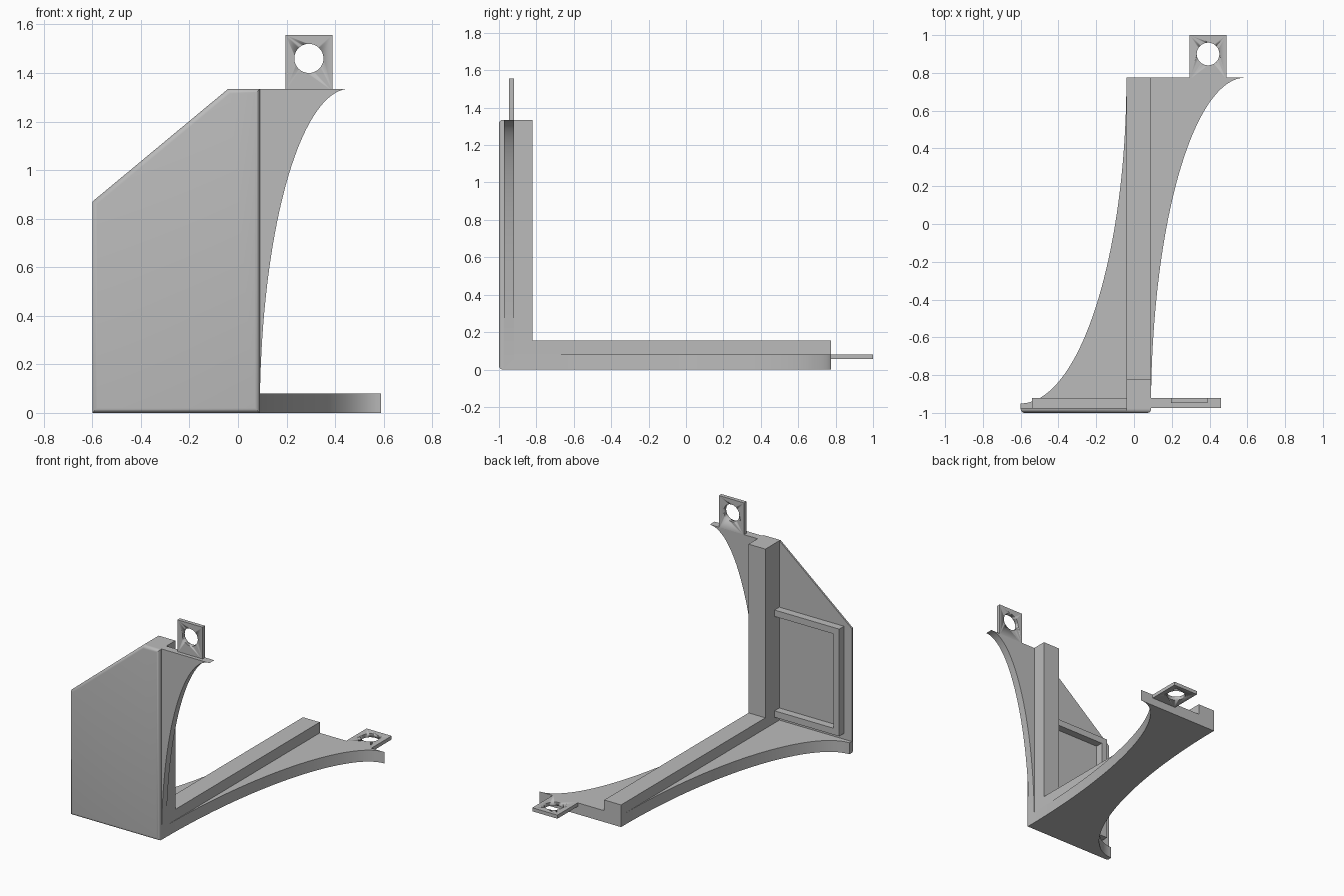
import bpy, bmesh, math
from mathutils import Vector

cube = bpy.data.objects.get("Cube")
if cube:
    bpy.data.objects.remove(cube, do_unlink=True)

grey = bpy.data.materials.new("plain_grey")
grey.use_nodes = True
grey.diffuse_color = (0.5, 0.5, 0.5, 1)
grey.node_tree.nodes["Principled BSDF"].inputs["Base Color"].default_value = (0.5, 0.5, 0.5, 1)

FRONT, BACK = -1.0, 0.775          # depth of the bracket
LEFT, RIB, EDGE = -0.6, -0.04, 0.09  # outer plate edge, rib inside, rib outside
TOP, RIM = 1.335, 0.02             # height, rounded rim


def place(plane, u, v, w):
    """Put a profile point in the upright (xz) or flat (xy) plane."""
    return Vector((u, w, v)) if plane == "xz" else Vector((u, v, w))


def prism(name, points, plane, low, high, round_front=0):
    bm = bmesh.new()
    near = [bm.verts.new(place(plane, u, v, low)) for u, v in points]
    far = [bm.verts.new(place(plane, u, v, high)) for u, v in points]
    face = bm.faces.new(near)
    bm.faces.new(far[::-1])
    for i in range(len(near)):
        j = (i + 1) % len(near)
        bm.faces.new((near[j], near[i], far[i], far[j]))
    if round_front:
        bmesh.ops.bevel(bm, geom=list(face.edges), offset=round_front,
                        segments=5, profile=0.5, affect="EDGES")
    bmesh.ops.recalc_face_normals(bm, faces=bm.faces[:])
    mesh = bpy.data.meshes.new(name)
    bm.to_mesh(mesh)
    bm.free()
    mesh.materials.append(grey)
    obj = bpy.data.objects.new(name, mesh)
    bpy.context.collection.objects.link(obj)
    select(obj)
    bpy.ops.object.shade_smooth_by_angle(angle=math.radians(35))
    return obj


def select(obj):
    bpy.ops.object.select_all(action="DESELECT")
    obj.select_set(True)
    bpy.context.view_layer.objects.active = obj


def box(name, x0, x1, v0, v1, plane, low, high):
    return prism(name, [(x0, v0), (x1, v0), (x1, v1), (x0, v1)], plane, low, high)


def quarter(cx, cy, rx, ry, steps=40):
    """Quarter ellipse from the x axis to the y axis; signed radii set the side."""
    angles = [math.pi / 2 * i / steps for i in range(steps + 1)]
    return [(cx + rx * math.cos(a), cy + ry * math.sin(a)) for a in angles]


def tab(name, x, v0, v1, hole_v, plane, low, high):
    """Square mounting tab with a round hole."""
    plate = box(name, x - 0.097, x + 0.097, v0, v1, plane, low, high)
    ring = [(x + 0.06 * math.cos(math.tau * i / 48), hole_v + 0.06 * math.sin(math.tau * i / 48))
            for i in range(48)]
    cutter = prism(name + "_cutter", ring, plane, low - 0.05, high + 0.05)
    cutter.hide_render = True
    mod = plate.modifiers.new("hole", "BOOLEAN")
    mod.operation, mod.solver, mod.object = "DIFFERENCE", "EXACT", cutter
    select(plate)
    bpy.ops.object.modifier_apply(modifier=mod.name)
    bpy.data.objects.remove(cutter, do_unlink=True)


# Front plate with sloping top corner and rounded rim
prism("front_plate", [(LEFT, 0), (EDGE, 0), (EDGE, TOP), (RIB, TOP), (LEFT, 0.87)],
      "xz", FRONT, FRONT + 0.025, RIM)

# Upright post and base beam
box("upright_post", RIB, EDGE, 0, TOP, "xz", FRONT + RIM, -0.82)
box("base_beam", RIB, EDGE, FRONT + RIM, BACK, "xy", 0, 0.155)

# Curved webs beside the post and the beam
prism("upright_web", quarter(0.46, 0, EDGE - 0.46, TOP) + [(0.0, TOP), (0.0, 0)],
      "xz", -0.973, -0.92)
prism("base_web_right", quarter(0.59, FRONT + RIM, EDGE - 0.59, BACK - FRONT - RIM)
      + [(0.0, BACK), (0.0, FRONT + RIM)], "xy", 0, 0.08)
prism("base_web_left", quarter(LEFT, BACK, RIB - LEFT, -0.95 - BACK)
      + [(LEFT, FRONT + RIM), (0.0, FRONT + RIM), (0.0, BACK)], "xy", 0, 0.08)

# Raised frame on the back of the plate, open towards the post
prism("plate_frame", [(RIB, 0.12), (-0.54, 0.12), (-0.54, 0.87), (RIB, 0.87),
                      (RIB, 0.825), (-0.495, 0.825), (-0.495, 0.165), (RIB, 0.165)],
      "xz", -0.98, -0.922)

# Mounting tabs
tab("upper_tab", 0.292, TOP - 0.01, 1.557, 1.46, "xz", -0.947, -0.92)
tab("rear_tab", 0.392, BACK - 0.01, 1.0, 0.9, "xy", 0.055, 0.08)
